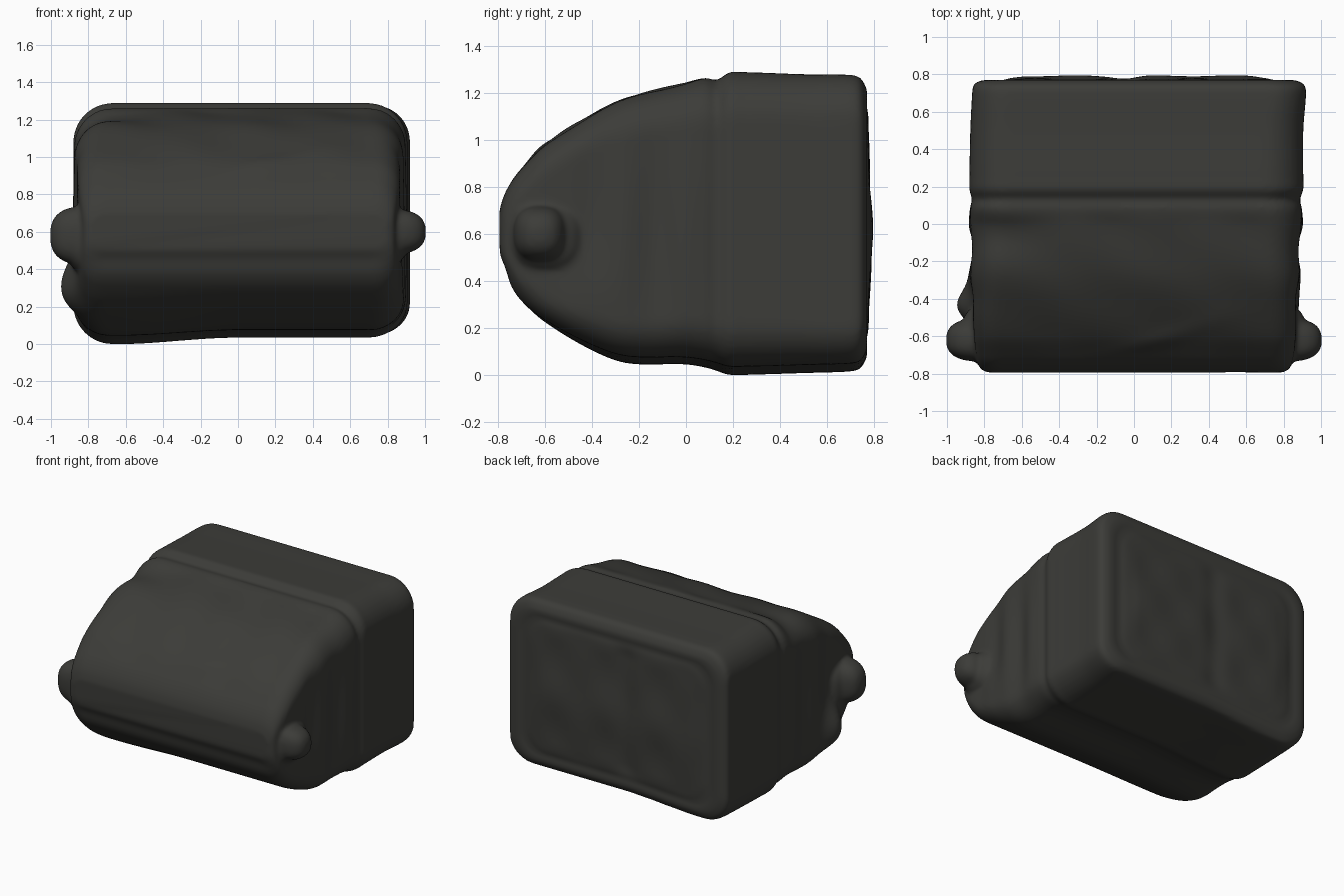
import bpy, bmesh, math

if "Cube" in bpy.data.objects:
    bpy.data.objects.remove(bpy.data.objects["Cube"])

# Cross-sections along y: y, z low, z high, x left, x right, corner radius
SECTIONS = [
    (-0.793, 0.50, 0.70, -0.79, 0.80, 0.08), (-0.775, 0.44, 0.76, -0.82, 0.83, 0.10),
    (-0.74, 0.37, 0.825, -0.835, 0.845, 0.11), (-0.70, 0.315, 0.875, -0.845, 0.855, 0.12),
    (-0.60, 0.225, 0.975, -0.855, 0.865, 0.13), (-0.40, 0.105, 1.105, -0.865, 0.87, 0.15),
    (-0.25, 0.05, 1.175, -0.87, 0.88, 0.17), (0.00, 0.045, 1.24, -0.87, 0.89, 0.19),
    (0.09, 0.03, 1.262, -0.875, 0.895, 0.20), (0.13, 0.018, 1.25, -0.865, 0.885, 0.20),
    (0.18, 0.00, 1.285, -0.88, 0.905, 0.21), (0.24, 0.00, 1.287, -0.88, 0.905, 0.21),
    (0.50, 0.008, 1.278, -0.875, 0.905, 0.20), (0.70, 0.015, 1.275, -0.865, 0.92, 0.19),
    (0.74, 0.025, 1.265, -0.86, 0.915, 0.19), (0.76, 0.055, 1.235, -0.84, 0.89, 0.18),
]
DARK = bpy.data.materials.new("dark_grey")
DARK.diffuse_color = (0.045, 0.045, 0.04, 1)
DARK.use_nodes = True
DARK.node_tree.nodes["Principled BSDF"].inputs["Base Color"].default_value = DARK.diffuse_color


def bump(v, centre, width):
    return math.exp(-((v - centre) / width) ** 2)


def section_at(y):
    """Smooth (cubic) interpolation of the section table."""
    S = SECTIONS
    for i in range(len(S) - 1):
        if y <= S[i + 1][0]:
            a, b, = S[i], S[i + 1]
            p, q = S[max(0, i - 1)], S[min(len(S) - 1, i + 2)]
            h = b[0] - a[0]
            t = (y - a[0]) / h
            out = [y]
            for j in range(1, 6):
                ma = (b[j] - p[j]) / (b[0] - p[0]) * h
                mb = (q[j] - a[j]) / (q[0] - a[0]) * h
                out.append((2*t**3 - 3*t*t + 1) * a[j] + (t**3 - 2*t*t + t) * ma
                           + (3*t*t - 2*t**3) * b[j] + (t**3 - t*t) * mb)
            return out
    return list(S[-1])


def rounded_rect(zl, zh, xl, xr, r):
    corners = [(xr - r, zh - r, 0), (xl + r, zh - r, 90), (xl + r, zl + r, 180), (xr - r, zl + r, 270)]
    pts = []
    for i, (cx, cz, a0) in enumerate(corners):
        arc = [(cx + r * math.cos(math.radians(a0 + 90 * k / 8)),
                cz + r * math.sin(math.radians(a0 + 90 * k / 8))) for k in range(9)]
        pts += arc
        nx, nz, na = corners[(i + 1) % 4]
        end = (nx + r * math.cos(math.radians(na)), nz + r * math.sin(math.radians(na)))
        n = 36 if i % 2 == 0 else 20
        pts += [(arc[-1][0] + (end[0] - arc[-1][0]) * k / n,
                 arc[-1][1] + (end[1] - arc[-1][1]) * k / n) for k in range(1, n)]
    return pts


# Soft folds and lumps in the cloth skin
def wrinkle(x, y, z):
    side = min(1, max(0, (abs(x) - 0.72) / 0.12))
    s = 1 if x > 0 else -1
    dx = 0.012 * bump(y, -0.27, 0.06) + 0.014 * bump(y, 0.0, 0.06)
    dx -= 0.014 * bump(y, -0.13, 0.06) + 0.01 * bump(y, -0.4, 0.06)
    dx *= bump(z, 0.6, 0.42)
    if x < 0:
        dx += 0.09 * bump(y, -0.43, 0.1) * bump(z, 0.31, 0.17)
    else:
        dx += 0.02 * bump(y, -0.4, 0.1) * bump(z, 0.35, 0.2)
    dz = 0
    if z > 0.8 and y < 0.1:
        top = min(1, (z - 0.8) / 0.2) * min(1, (0.1 - y) / 0.1)
        dz += 0.006 * top * math.sin(13 * x + 9 * y) * math.sin(7 * y - 4 * x + 1)
        dz += 0.014 * top * bump(z - 0.25 * x, 0.92, 0.04) * bump(x, 0.1, 0.3)
        dz -= 0.03 * top * bump(x, -0.75, 0.25) * bump(y, -0.05, 0.12)
    if z < 0.3:
        t = min(1, max(0, (x + 0.65) / 0.65))
        dz += 0.035 * t * t * (3 - 2 * t) * (1 - z / 0.3)
    dy = 0.015 * bump(z, 0.45, 0.05) * (y < -0.6) * (1 - side)
    return x + s * side * dx, y + dy, max(0, z + dz)


# Main bag body: lofted skin with a puffed, rimmed back panel
rings = []
ys = [-0.793 + 0.093 * (k / 14) ** 2 for k in range(14)]
ys += [-0.70 + 1.40 * k / 80 for k in range(80)] + [0.70, 0.72, 0.74, 0.75, 0.76]
for y in ys:
    sec = section_at(y)
    rings.append([wrinkle(x, sec[0], z) for x, z in rounded_rect(*sec[1:])])
last = rings[-1]
for k in range(1, 26):
    s = 1 - k / 26
    ring = []
    for x, y, z in last:
        px, pz = 0.025 + (x - 0.025) * s, 0.645 + (z - 0.645) * s
        by = 0.76 + 0.012 * min(1, (1 - s) * 20) - 0.008 * bump(s, 0.87, 0.04)
        inner = min(1, max(0, (0.85 - s) / 0.15))
        by += inner * (0.004 + 0.016 * bump(pz, 0.6, 0.2)
                       - 0.014 * bump(px, -0.05, 0.08) + 0.004 * math.sin(15 * px) * math.sin(12 * pz))
        ring.append((px, by, pz))
    rings.append(ring)
bm = bmesh.new()
loops = [[bm.verts.new(p) for p in ring] for ring in rings]
n = len(loops[0])
for a, b in zip(loops, loops[1:]):
    for i in range(n):
        bm.faces.new((a[i], a[(i + 1) % n], b[(i + 1) % n], b[i]))
bm.faces.new(loops[0])
bm.faces.new(loops[-1])
bmesh.ops.recalc_face_normals(bm, faces=bm.faces)
mesh = bpy.data.meshes.new("bag_body")
bm.to_mesh(mesh)
bm.free()
body = bpy.data.objects.new("bag_body", mesh)
bpy.context.collection.objects.link(body)


# Side knobs: squared-off spheres with a low skirt behind
def blob(loc, size):
    bpy.ops.mesh.primitive_uv_sphere_add(segments=40, ring_count=24, radius=1)
    ob = bpy.context.object
    for v in ob.data.vertices:
        v.co = [l + r * math.copysign(abs(c) ** 0.78, c) for l, r, c in zip(loc, size, v.co)]
    return ob


parts = [body]
for side, zc, rz in ((-1, 0.58, 0.155), (1, 0.60, 0.12)):
    parts.append(blob((side * 0.82, -0.62, zc), (0.185, 0.115, rz)))
    parts.append(blob((side * 0.82, -0.59, zc - 0.02), (0.10, 0.15, rz + 0.02)))

# Fuse knobs into the skin and soften the joins
bpy.ops.object.select_all(action='DESELECT')
for ob in parts:
    ob.select_set(True)
bpy.context.view_layer.objects.active = body
bpy.ops.object.join()
remesh = body.modifiers.new("fuse", 'REMESH')
remesh.mode = 'VOXEL'
remesh.voxel_size = 0.013
soft = body.modifiers.new("soften", 'SMOOTH')
soft.factor = 0.5
soft.iterations = 9
remesh.use_smooth_shade = True
body.data.materials.append(DARK)
